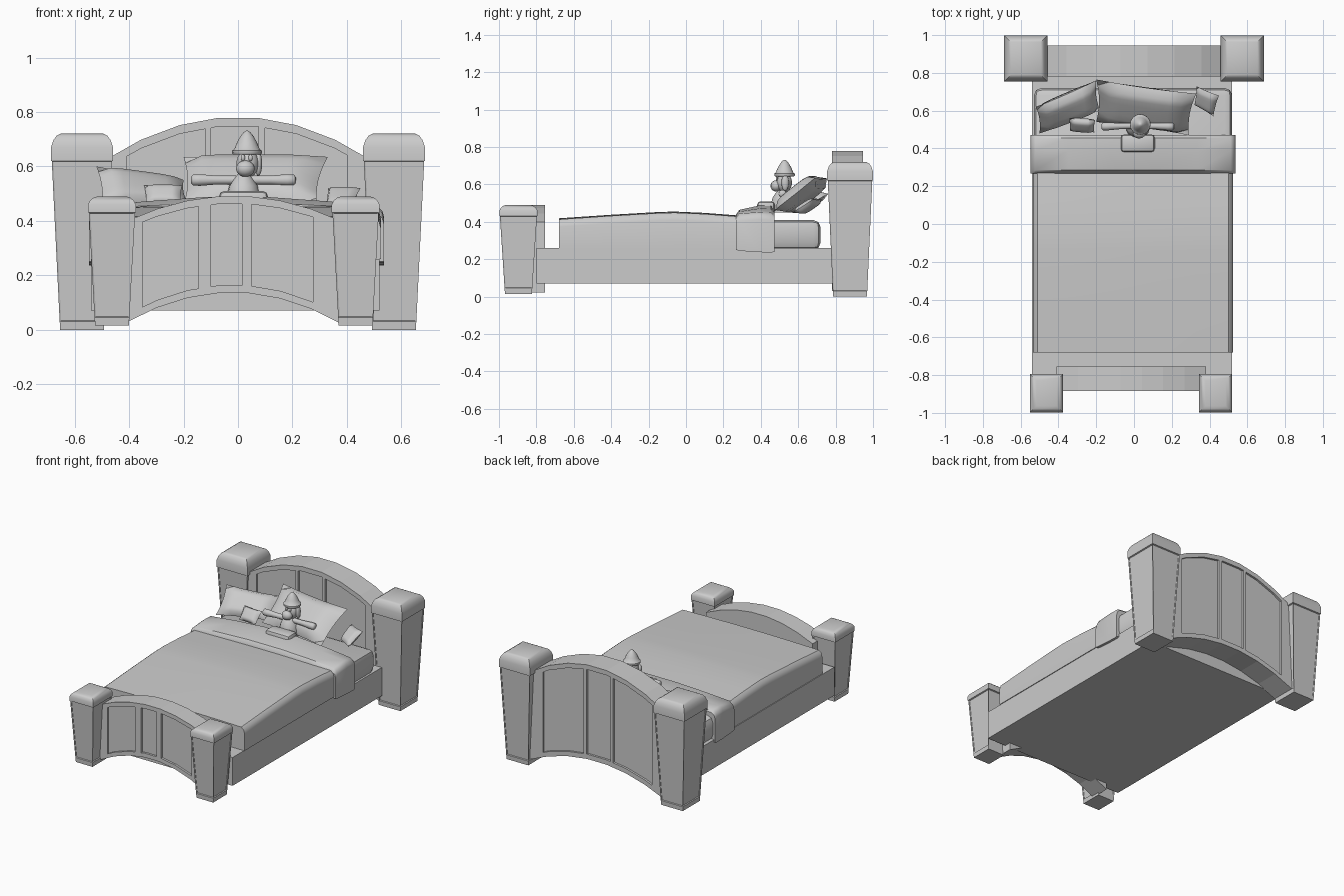
import bpy, bmesh, math
from mathutils import Vector

cube = bpy.data.objects.get("Cube")
if cube:
    bpy.data.objects.remove(cube, do_unlink=True)

grey = bpy.data.materials.new("plain grey")
grey.use_nodes = True
grey.diffuse_color = (0.6, 0.6, 0.6, 1)
grey.node_tree.nodes["Principled BSDF"].inputs["Base Color"].default_value = (0.6, 0.6, 0.6, 1)


def finish(name, bm, smooth=None):
    """Turn a bmesh into a named object with the grey material."""
    bmesh.ops.recalc_face_normals(bm, faces=bm.faces)
    mesh = bpy.data.meshes.new(name)
    bm.to_mesh(mesh)
    bm.free()
    mesh.materials.append(grey)
    ob = bpy.data.objects.new(name, mesh)
    bpy.context.collection.objects.link(ob)
    if smooth:
        bpy.ops.object.select_all(action='DESELECT')
        ob.select_set(True)
        bpy.context.view_layer.objects.active = ob
        bpy.ops.object.shade_smooth_by_angle(angle=math.radians(smooth))
    return ob


def loft(rings):
    """Skin a list of equal rings and cap both ends."""
    bm = bmesh.new()
    rows = [[bm.verts.new(p) for p in ring] for ring in rings]
    n = len(rows[0])
    for a, b in zip(rows, rows[1:]):
        for i in range(n):
            j = (i + 1) % n
            bm.faces.new((a[i], a[j], b[j], b[i]))
    bm.faces.new(rows[0])
    bm.faces.new(rows[-1])
    return bm


def box(name, x0, x1, y0, y1, z0, z1, bevel=0.0, vertical_only=False):
    bm = loft([[(x0, y0, z), (x1, y0, z), (x1, y1, z), (x0, y1, z)] for z in (z0, z1)])
    if bevel:
        edges = [e for e in bm.edges
                 if not vertical_only or abs(e.verts[0].co.z - e.verts[1].co.z) > 0.01]
        bmesh.ops.bevel(bm, geom=edges, offset=bevel, segments=2, profile=0.5, affect='EDGES')
    return finish(name, bm, 35 if bevel else None)


def square(cx, cy, hx, hy, z):
    return [(cx + sx * hx, cy + sy * hy, z) for sx, sy in ((-1, -1), (1, -1), (1, 1), (-1, 1))]


def post(name, cx, cy, foot, top, z0, seam, z1):
    """Tapered post with sunken side panels and a rounded cap."""
    bm = loft([square(cx, cy, *foot, z0), square(cx, cy, foot[0] + 0.002, foot[1] + 0.002, z0 + 0.03),
               square(cx, cy, top[0] - 0.003, top[1] - 0.003, seam)])
    sides = [f for f in bm.faces if f.calc_center_median().z > z0 + 0.1
             and f.calc_center_median().z < seam - 0.05]
    bmesh.ops.inset_individual(bm, faces=sides, thickness=0.016, depth=0)
    bmesh.ops.inset_individual(bm, faces=sides, thickness=0.004, depth=-0.006)
    finish(name, bm)
    h = z1 - seam
    steps = ((0, 0), (0, 0.5), (0.008, 0.75), (0.02, 0.92), (0.035, 1))
    cap = loft([square(cx, cy, top[0] - d, top[1] - d, seam + h * t) for d, t in steps])
    finish(name + "_cap", cap, 30)


def arc(cx, width, mid, drop):
    return lambda x: mid - drop * ((x - cx) / width) ** 2


def arch(name, x0, x1, low, high, y0, y1, parts=7):
    """Solid slab lying between two curves."""
    xs = [x0 + (x1 - x0) * i / parts for i in range(parts + 1)]
    return finish(name, loft([[(x, y0, low(x)), (x, y1, low(x)), (x, y1, high(x)), (x, y0, high(x))]
                              for x in xs]))


def board(name, x0, x1, low, high, y0, y1, stiles, rail, recess, faces):
    """Arched board: a core plus raised rails and stiles on the given faces."""
    core0 = y0 + recess
    core1 = y1 - recess if "back" in faces else y1
    arch(name + "_core", x0, x1, low, high, core0, core1)
    for side in faces:
        a, b = (y0, core0) if side == "front" else (core1, y1)
        arch(f"{name}_{side}_top_rail", x0, x1, lambda x: high(x) - rail, high, a, b)
        arch(f"{name}_{side}_bottom_rail", x0, x1, low, lambda x: low(x) + rail, a, b)
        for i, (s0, s1) in enumerate(stiles):
            arch(f"{name}_{side}_stile_{i + 1}", s0, s1, lambda x: low(x) + rail / 2,
                 lambda x: high(x) - rail / 2, a, b, 1)


def sheet_ring(x0, x1, y, base, h, crown):
    """Rounded cross-section of bedding at a given depth."""
    half = [(0, base), (0, h - 0.04), (0.007, h - 0.015), (0.025, h), (0.2, h + crown * 0.55),
            (0.42, h + crown)]
    return [(x0 + d, y, z) for d, z in half] + [(x1 - d, y, z) for d, z in reversed(half)]


def pillow(name, bl, br, tr, tl, thick, n=8):
    """Puffed cushion spanning four corner points."""
    bl, br, tr, tl = map(Vector, (bl, br, tr, tl))
    normal = (br - bl).cross(tl - bl).normalized()
    mid = (bl + br + tr + tl) / 4
    bm = bmesh.new()
    for sign in (-1, 1):
        grid = []
        for j in range(n + 1):
            for i in range(n + 1):
                u, v = i / n, j / n
                a, b = 2 * u - 1, 2 * v - 1
                p = bl.lerp(br, u).lerp(tl.lerp(tr, u), v)
                pinch = 0.06 * (max(abs(a), abs(b)) ** 4) * (2 - a * a - b * b)
                p = p.lerp(mid, pinch)
                puff = math.sqrt(max(0, (1 - a ** 4) * (1 - b ** 4))) ** 0.9
                grid.append(bm.verts.new(p + normal * sign * thick * puff))
        for j in range(n):
            for i in range(n):
                k = j * (n + 1) + i
                bm.faces.new((grid[k], grid[k + 1], grid[k + n + 2], grid[k + n + 1]))
    bmesh.ops.remove_doubles(bm, verts=bm.verts, dist=0.0005)
    finish(name, bm, 60)


def turned(name, start, axis, profile, sides=14):
    """Round part made of (distance, radius) steps along an axis."""
    axis = Vector(axis).normalized()
    u = axis.orthogonal().normalized()
    v = axis.cross(u)
    rings = [[Vector(start) + axis * d + (u * math.cos(t) + v * math.sin(t)) * r
              for t in (math.tau * i / sides for i in range(sides))] for d, r in profile]
    finish(name, loft(rings), 50)


def ball(name, centre, size):
    bm = bmesh.new()
    bmesh.ops.create_uvsphere(bm, u_segments=14, v_segments=9, radius=1)
    for v in bm.verts:
        v.co = Vector(centre) + Vector(size) * v.co
    finish(name, bm, 60)


# Posts
for label, hx, fx in (("right", -0.573, -0.463), ("left", 0.573, 0.432)):
    post("head_post_" + label, hx, 0.877, (0.08, 0.09), (0.114, 0.122), 0, 0.62, 0.72)
    post("foot_post_" + label, fx, -0.896, (0.062, 0.072), (0.088, 0.102), 0.015, 0.43, 0.49)

# Headboard and footboard
board("headboard", -0.5, 0.5, arc(0, 0.5, 0.15, 0.12), arc(0, 0.46, 0.782, 0.14), 0.78, 0.945,
      [(-0.5, -0.41), (-0.12, -0.1), (0.075, 0.1), (0.4, 0.5)], 0.032, 0.014, ("front", "back"))
board("footboard", -0.41, 0.38, arc(-0.02, 0.39, 0.137, 0.11), arc(-0.015, 0.37, 0.492, 0.082),
      -0.885, -0.755, [(-0.41, -0.35), (-0.145, -0.1), (0.015, 0.05), (0.275, 0.38)],
      0.028, 0.014, ("front",))

# Frame, mattress and bedding
box("bed_frame", -0.54, 0.52, -0.8, 0.785, 0.07, 0.26)
box("mattress", -0.53, 0.52, -0.6, 0.72, 0.25, 0.41, 0.04)
finish("blanket", loft([sheet_ring(-0.535, 0.525, y, 0.26, h, 0.006) for y, h in (
    (-0.68, 0.413), (-0.4, 0.432), (-0.14, 0.447), (-0.06, 0.449), (0.1, 0.442), (0.32, 0.425))]), 35)
finish("folded_sheet", loft([sheet_ring(-0.547, 0.537, y, b, h, c) for y, b, h, c in (
    (0.268, 0.25, 0.425, 0.015), (0.285, 0.245, 0.444, 0.02), (0.39, 0.238, 0.452, 0.035),
    (0.455, 0.236, 0.45, 0.035), (0.472, 0.24, 0.435, 0.03))]), 40)

# Pillows and cushions
pillow("large_pillow", (-0.2, 0.54, 0.46), (0.29, 0.47, 0.46), (0.33, 0.69, 0.635),
       (-0.2, 0.765, 0.635), 0.05)
pillow("side_pillow", (-0.5, 0.48, 0.455), (-0.18, 0.6, 0.455), (-0.2, 0.76, 0.55),
       (-0.52, 0.62, 0.6), 0.04)
pillow("small_cushion_right", (-0.34, 0.495, 0.46), (-0.21, 0.485, 0.46), (-0.205, 0.55, 0.53),
       (-0.345, 0.56, 0.53), 0.022)
pillow("small_cushion_left", (0.32, 0.63, 0.45), (0.42, 0.57, 0.45), (0.45, 0.68, 0.52),
       (0.33, 0.73, 0.52), 0.022)

# Sleeping figure
box("covered_body", -0.07, 0.11, 0.38, 0.475, 0.44, 0.51, 0.02)
turned("torso", (0.02, 0.515, 0.45), (0, 0, 1),
       [(0, 0.065), (0.05, 0.06), (0.08, 0.052), (0.105, 0.035), (0.125, 0.018)])
for label, s in (("right", -1), ("left", 1)):
    turned("arm_" + label, (0.02, 0.52, 0.55), (s, -0.02, 0),
           [(0, 0.016), (0.1, 0.017), (0.16, 0.022), (0.185, 0.021), (0.192, 0.012)], 12)
ball("head", (0.035, 0.525, 0.61), (0.042, 0.042, 0.052))
ball("muzzle", (0.027, 0.482, 0.592), (0.035, 0.03, 0.03))
ball("hanging_ear", (0.075, 0.53, 0.61), (0.014, 0.02, 0.045))
for label, x in (("right", 0.018), ("left", 0.046)):
    ball("eye_" + label, (x, 0.486, 0.632), (0.008, 0.006, 0.012))
turned("nightcap", (0.033, 0.527, 0.643), (0, 0, 1),
       [(0, 0.05), (0.006, 0.055), (0.016, 0.054), (0.02, 0.047), (0.045, 0.037),
        (0.068, 0.024), (0.083, 0.012), (0.089, 0.003)], 16)
